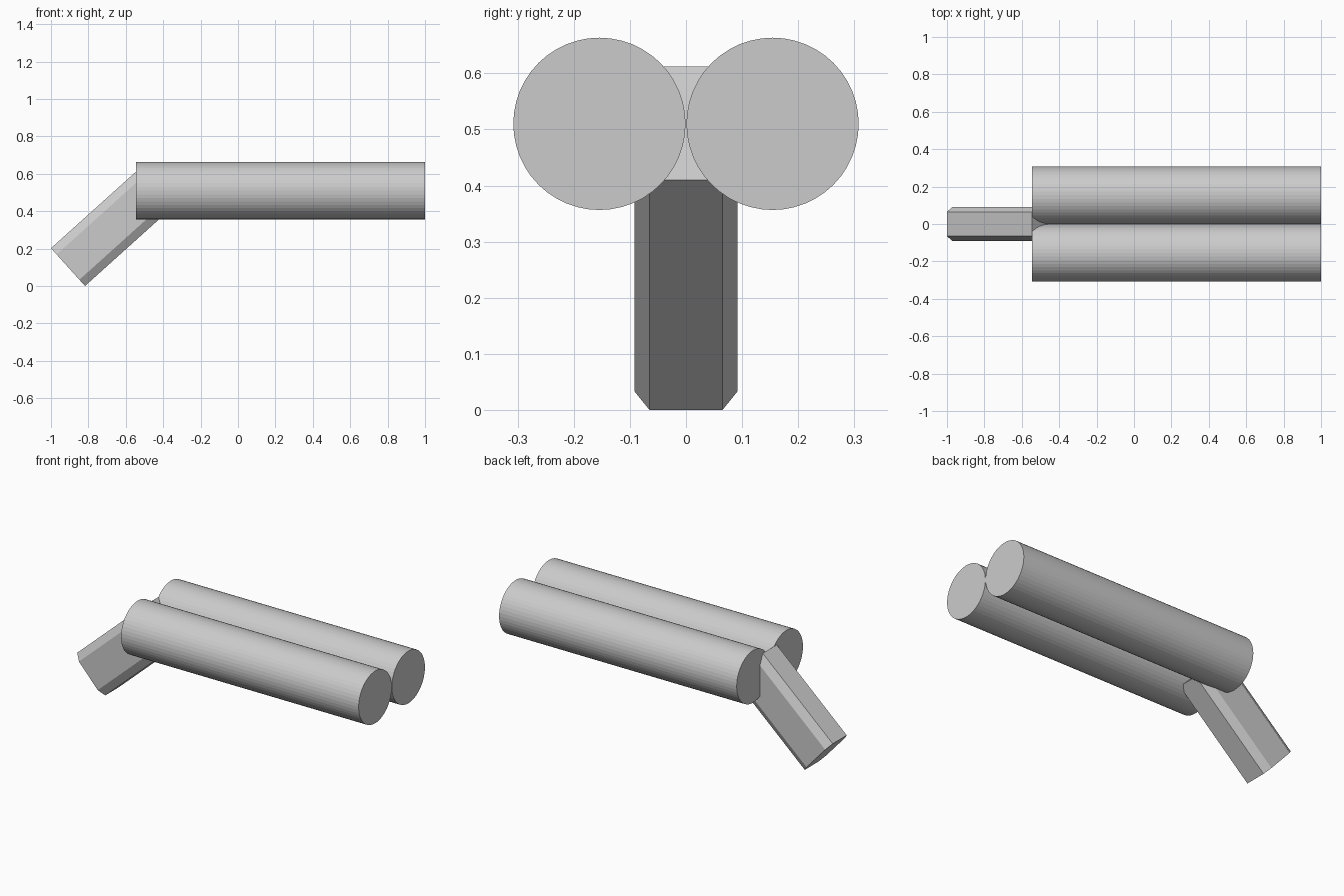
import bpy, bmesh, math
from mathutils import Vector

if "Cube" in bpy.data.objects:
    bpy.data.objects.remove(bpy.data.objects["Cube"])

# Twin tubes lying side by side along x
X0, X1, R, ZC = -0.545, 1.0, 0.1535, 0.51
for name, side in (("left_barrel", 1), ("right_barrel", -1)):
    bpy.ops.mesh.primitive_cylinder_add(
        vertices=48, radius=R, depth=X1 - X0,
        location=((X0 + X1) / 2, side * 0.1543, ZC),
        rotation=(0, math.pi / 2, 0))
    bpy.context.object.name = name

# Slanted grip: chamfered rectangle extruded along its axis
angle = math.radians(42)
axis = Vector((math.cos(angle), 0, math.sin(angle)))
up = Vector((-math.sin(angle), 0, math.cos(angle)))
side = Vector((0, 1, 0))
start = Vector((-0.909, 0, 0.101))
W, H, CW, CH, LENGTH = 0.092, 0.136, 0.027, 0.045, 0.613
outline = [(W, -H + CH), (W, H - CH), (W - CW, H), (-W + CW, H),
           (-W, H - CH), (-W, -H + CH), (-W + CW, -H), (W - CW, -H)]

bm = bmesh.new()
base = bm.faces.new([bm.verts.new(start + side * u + up * v) for u, v in outline])
ext = bmesh.ops.extrude_face_region(bm, geom=[base], use_keep_orig=True)
bmesh.ops.translate(bm, vec=axis * LENGTH,
                    verts=[g for g in ext["geom"] if isinstance(g, bmesh.types.BMVert)])
bmesh.ops.recalc_face_normals(bm, faces=bm.faces)
mesh = bpy.data.meshes.new("grip")
bm.to_mesh(mesh)
bm.free()
bpy.context.collection.objects.link(bpy.data.objects.new("grip", mesh))
